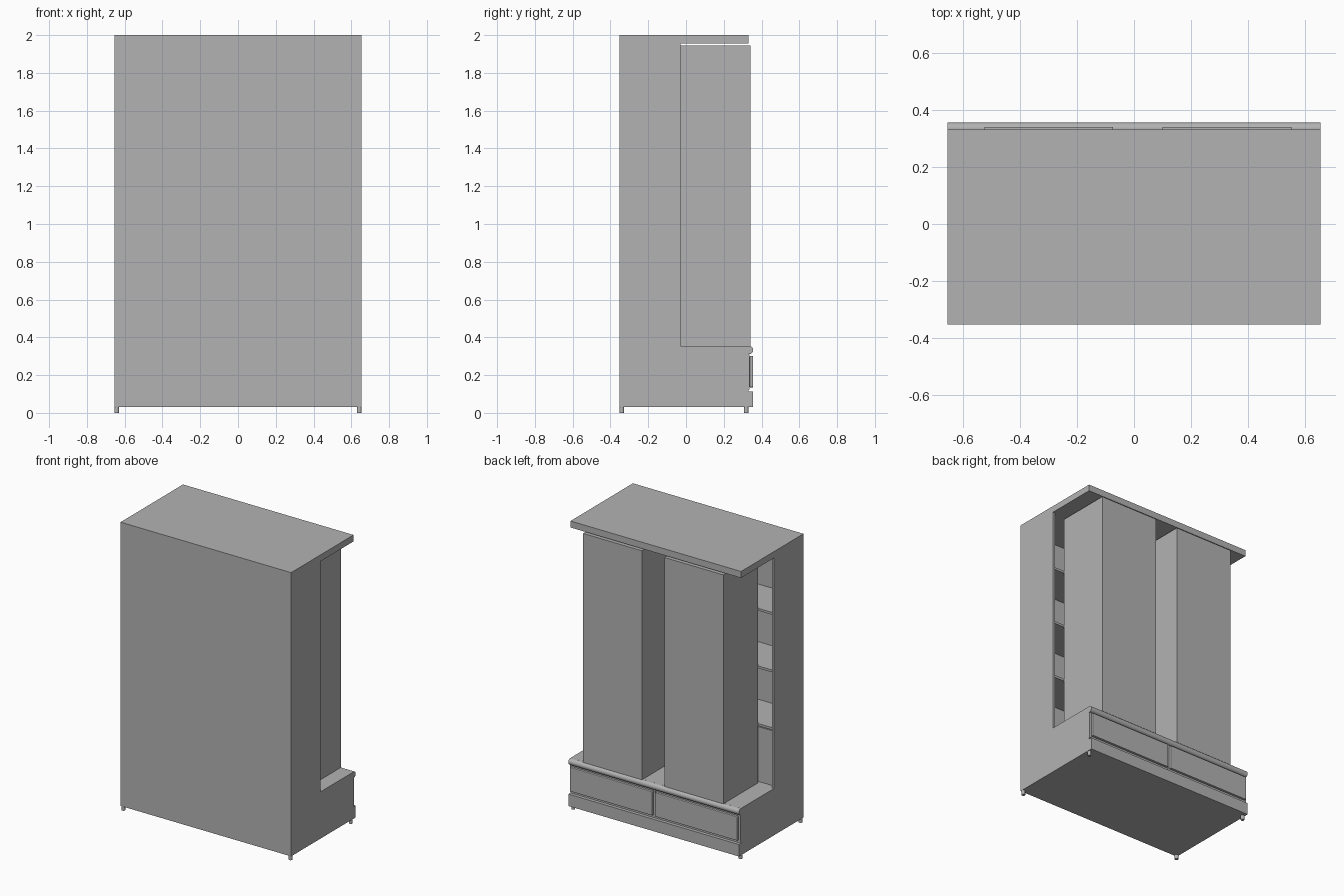
import bpy
import bmesh
from mathutils import Matrix, Vector

cube = bpy.data.objects.get("Cube")
if cube:
    bpy.data.objects.remove(cube)

grey = bpy.data.materials.new("plain grey")
grey.use_nodes = True
COLOUR = (0.45, 0.45, 0.45, 1)
grey.diffuse_color = COLOUR
grey.node_tree.nodes["Principled BSDF"].inputs["Base Color"].default_value = COLOUR


def finish(name, bm):
    bmesh.ops.recalc_face_normals(bm, faces=bm.faces)
    mesh = bpy.data.meshes.new(name)
    bm.to_mesh(mesh)
    bm.free()
    mesh.materials.append(grey)
    obj = bpy.data.objects.new(name, mesh)
    bpy.context.collection.objects.link(obj)
    return obj


def box(name, x, y, z):
    """Box from (low, high) ranges on each axis."""
    bm = bmesh.new()
    bmesh.ops.create_cube(bm, size=1)
    for v in bm.verts:
        v.co = Vector(r[0] if c < 0 else r[1] for c, r in zip(v.co, (x, y, z)))
    return finish(name, bm)


def cylinder(name, radius, length, centre, turn=None, sides=16):
    bm = bmesh.new()
    bmesh.ops.create_cone(bm, cap_ends=True, segments=sides, radius1=radius,
                          radius2=radius, depth=length,
                          matrix=Matrix.Translation(centre) @ (turn or Matrix()))
    obj = finish(name, bm)
    bpy.context.view_layer.objects.active = obj
    obj.select_set(True)
    bpy.ops.object.shade_smooth_by_angle()
    obj.select_set(False)
    return obj


W = 0.655            # half width
BACK, OPEN, FRONT = -0.353, -0.03, 0.332
FLOOR, BASE, ROOF = 0.03, 0.355, 1.955
T = 0.016            # board thickness
IN = W - T

# Carcass: base, back board, side boards and overhanging top
box("base", (-W, W), (BACK, FRONT), (FLOOR, BASE))
box("top_board", (-W, W), (BACK, FRONT), (ROOF, 2))
box("back_board", (-IN, IN), (BACK, BACK + 0.012), (BASE, ROOF))
for side, s in (("left", 1), ("right", -1)):
    box(side + "_side_board", sorted((s * IN, s * W)), (BACK, OPEN), (BASE, ROOF))

# Inner shelves, middle divider and low chest
for i in range(3):
    z = 0.765 + 0.4 * i
    box(f"shelf_{i + 1}", (-IN, IN), (BACK + 0.012, OPEN - 0.015), (z - T, z))
box("divider", (-T / 2, T / 2), (BACK + 0.012, OPEN - 0.015), (BASE, ROOF))
box("inner_chest", (-IN, -T), (BACK + 0.012, OPEN - 0.03), (BASE, 0.735))

# Two deep pulled-out door units
for side, x in (("left", (0.1, 0.552)), ("right", (-0.525, -0.073))):
    box(side + "_door_unit", x, (OPEN - 0.01, 0.341), (BASE, 1.945))

# Rounded lip along the base edge
along_x = Matrix.Rotation(1.5708, 4, "Y")
cylinder("base_lip", 0.022, 2 * W, (0, 0.334, BASE - 0.022), along_x, 24)

# Drawers with a bevelled raised front
for side, s in (("left", 1), ("right", -1)):
    box(side + "_drawer_backing", sorted((s * 0.003, s * W)), (FRONT, 0.337), (0.125, 0.31))
    front = box(side + "_drawer_front", sorted((s * 0.01, s * 0.643)), (0.337, 0.356), (0.135, 0.302))
    bevel = front.modifiers.new("Soft edge", "BEVEL")
    bevel.width = 0.004
    bevel.segments = 2

# Plinth and feet
box("plinth", (-W, W), (FRONT, 0.355), (FLOOR, 0.113))
for i, x in enumerate((-0.642, 0.642)):
    for j, y in enumerate((-0.34, 0.319)):
        cylinder(f"foot_{2 * i + j + 1}", 0.012, FLOOR, (x, y, FLOOR / 2))
